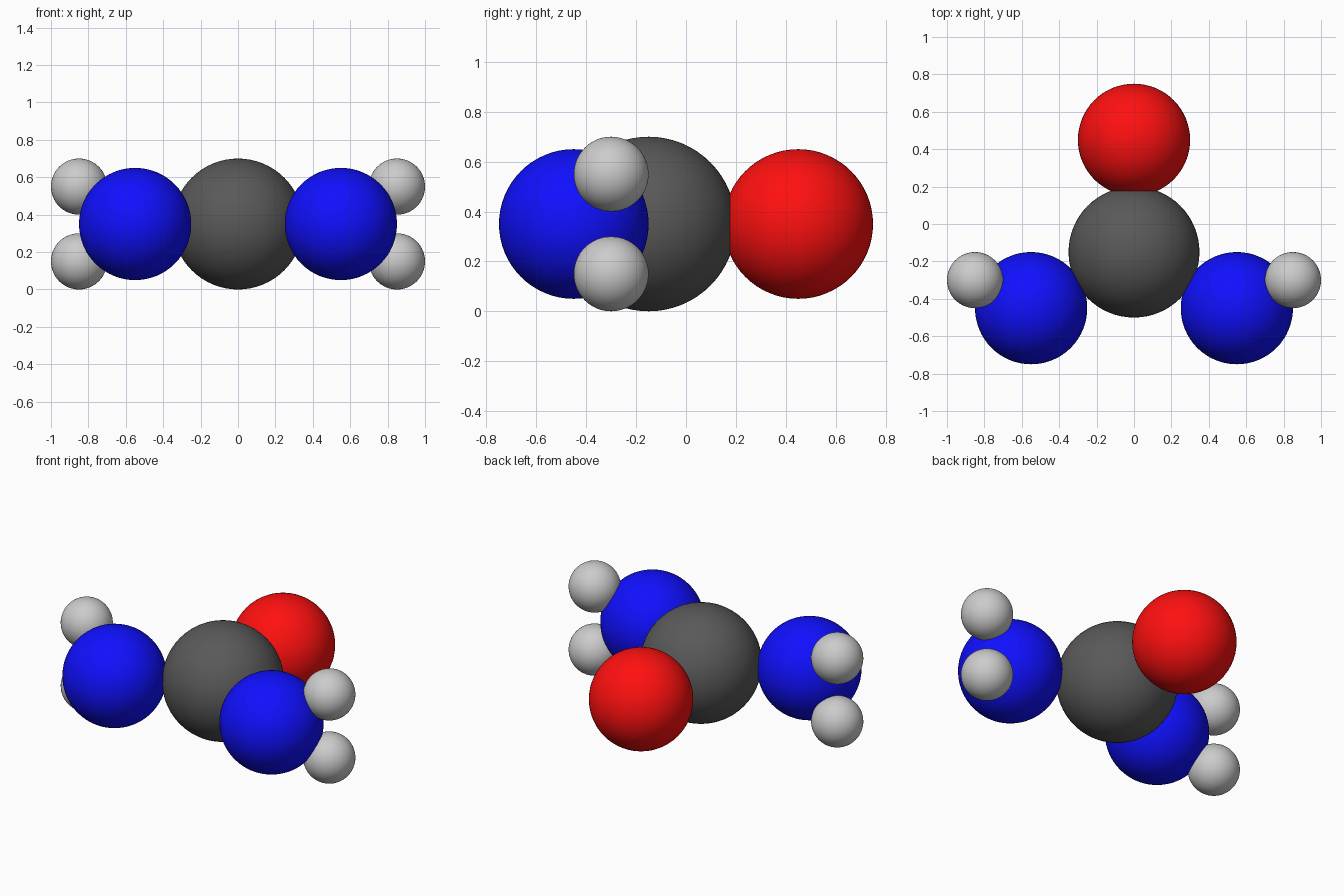
import bpy

if "Cube" in bpy.data.objects:
    bpy.data.objects.remove(bpy.data.objects["Cube"])


def material(name, rgb):
    mat = bpy.data.materials.new(name)
    mat.diffuse_color = (*rgb, 1.0)
    mat.use_nodes = True
    mat.node_tree.nodes["Principled BSDF"].inputs["Base Color"].default_value = mat.diffuse_color
    return mat


def atom(name, location, radius, mat):
    bpy.ops.mesh.primitive_uv_sphere_add(
        segments=64, ring_count=32, radius=radius, location=location)
    ball = bpy.context.object
    ball.name = name
    ball.data.materials.append(mat)
    bpy.ops.object.shade_smooth()
    return ball


dark_grey = material("dark_grey", (0.1, 0.1, 0.1))
red = material("red", (1.0, 0.005, 0.005))
blue = material("blue", (0.005, 0.005, 1.0))
light_grey = material("light_grey", (0.6, 0.6, 0.6))

MID = 0.35  # height of the molecular plane

# Central carbon and the oxygen behind it
atom("carbon", (0, -0.15, MID), 0.35, dark_grey)
atom("oxygen", (0, 0.45, MID), 0.30, red)

# Mirrored amine groups: one nitrogen with an upper and a lower hydrogen
for side, sx in (("left", -1), ("right", 1)):
    atom(f"nitrogen_{side}", (sx * 0.55, -0.45, MID), 0.30, blue)
    for level, sz in (("lower", -1), ("upper", 1)):
        atom(f"hydrogen_{side}_{level}",
             (sx * 0.85, -0.30, MID + sz * 0.20), 0.15, light_grey)
